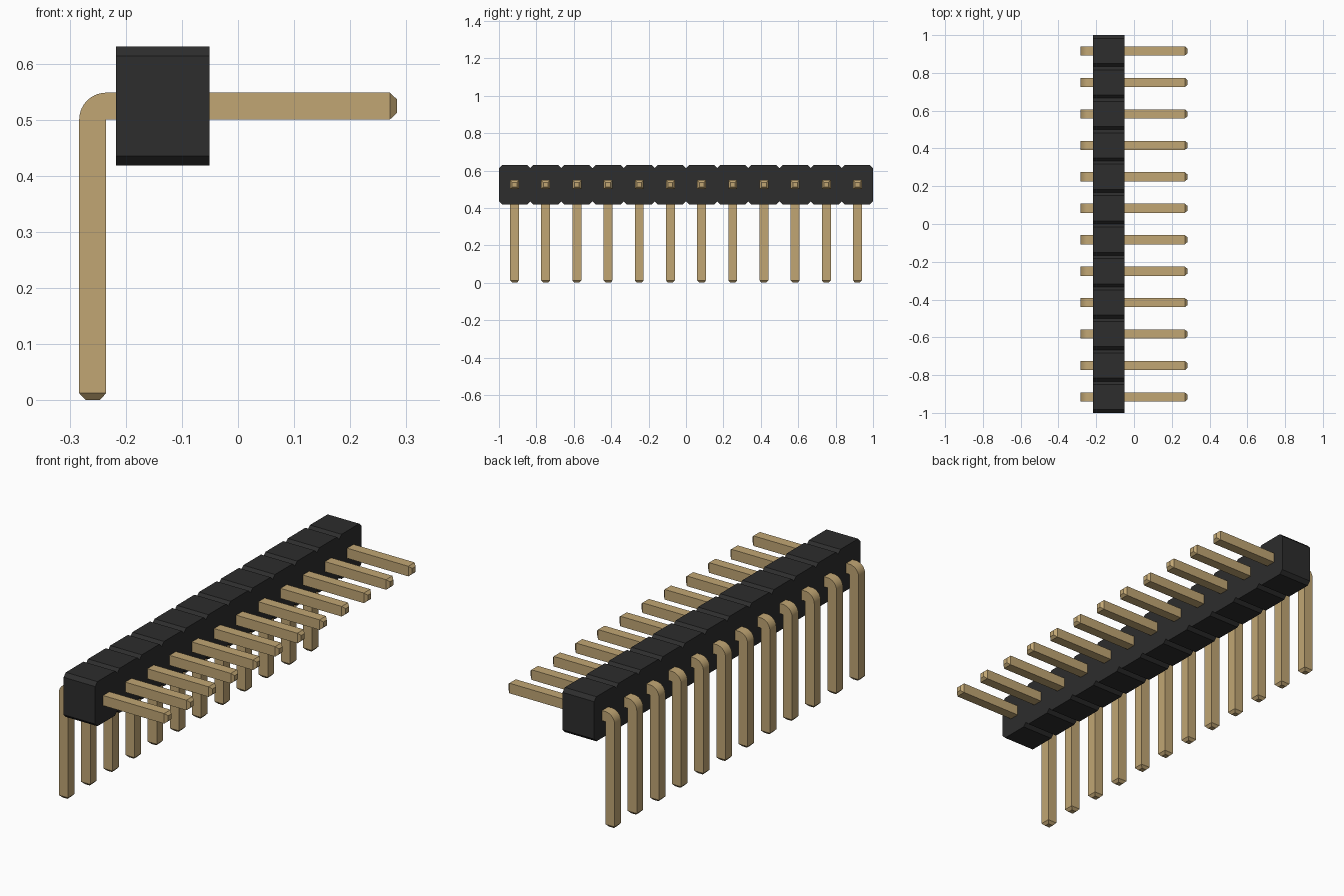
import bpy, bmesh, math
from mathutils import Vector

cube = bpy.data.objects.get("Cube")
if cube:
    bpy.data.objects.remove(cube, do_unlink=True)

COUNT = 12
PITCH = 2 / COUNT
PIN = 0.048                      # pin thickness


def material(name, colour):
    mat = bpy.data.materials.new(name)
    mat.use_nodes = True
    mat.diffuse_color = colour
    mat.node_tree.nodes["Principled BSDF"].inputs["Base Color"].default_value = colour
    return mat


def prism(points, offset):
    """Extrude a closed planar outline into a solid bmesh."""
    bm = bmesh.new()
    face = bm.faces.new([bm.verts.new(p) for p in points])
    ext = bmesh.ops.extrude_face_region(bm, geom=[face])
    moved = [v for v in ext["geom"] if isinstance(v, bmesh.types.BMVert)]
    bmesh.ops.translate(bm, verts=moved, vec=offset)
    bmesh.ops.recalc_face_normals(bm, faces=bm.faces)
    return bm


def make_mesh(bm, name, mat):
    mesh = bpy.data.meshes.new(name)
    bm.to_mesh(mesh)
    bm.free()
    mesh.materials.append(mat)
    return mesh


def add_object(mesh, name, location=(0, 0, 0)):
    obj = bpy.data.objects.new(name, mesh)
    obj.location = location
    bpy.context.collection.objects.link(obj)
    return obj


black = material("black plastic", (0.026, 0.026, 0.026, 1))
gold = material("gold metal", (0.533, 0.381, 0.174, 1))

# Housing: a row of chamfered blocks joined along their flat sides
LEFT, RIGHT, BOTTOM, TOP, CHAMFER = -0.217, -0.051, 0.418, 0.63, 0.017
upper, lower = [], []
for i in range(COUNT):
    y = -1 + i * PITCH
    for dy, cut in ((0, CHAMFER), (CHAMFER, 0), (PITCH - CHAMFER, 0)):
        upper.append((LEFT, y + dy, TOP - cut))
        lower.append((LEFT, y + dy, BOTTOM + cut))
upper.append((LEFT, 1, TOP - CHAMFER))
lower.append((LEFT, 1, BOTTOM + CHAMFER))
housing = prism(lower + upper[::-1], (RIGHT - LEFT, 0, 0))
add_object(make_mesh(housing, "housing", black), "housing")

# Pin: right-angle outline with a rounded outer bend and tapered tips
TIP, REACH, CORNER_X, CORNER_Z, STEPS = 0.0125, 0.283, -0.235, 0.5, 14
outline = [(-REACH, TIP), (CORNER_X, TIP), (CORNER_X, CORNER_Z),
           (REACH - TIP, CORNER_Z), (REACH - TIP, CORNER_Z + PIN)]
for s in range(STEPS + 1):
    a = math.pi / 2 * (1 + s / STEPS)
    outline.append((CORNER_X + PIN * math.cos(a), CORNER_Z + PIN * math.sin(a)))
pin = prism([(x, -PIN / 2, z) for x, z in outline], (0, PIN, 0))
for axis in (Vector((1, 0, 0)), Vector((0, 0, -1))):
    end = max(pin.faces, key=lambda f: f.normal.dot(axis) * 9
              + f.calc_center_median().dot(axis))
    tip = bmesh.ops.extrude_discrete_faces(pin, faces=[end])["faces"][0]
    centre = tip.calc_center_median()
    for v in tip.verts:
        v.co = centre + (v.co - centre) * 0.52 + axis * TIP
    pin.normal_update()
pin_mesh = make_mesh(pin, "pin", gold)

pins = [add_object(pin_mesh, f"pin_{i + 1}", (0, (i + 0.5) * PITCH - 1, 0))
        for i in range(COUNT)]
bpy.ops.object.select_all(action="DESELECT")
pins[0].select_set(True)
bpy.context.view_layer.objects.active = pins[0]
bpy.ops.object.shade_smooth_by_angle(angle=math.radians(25))
